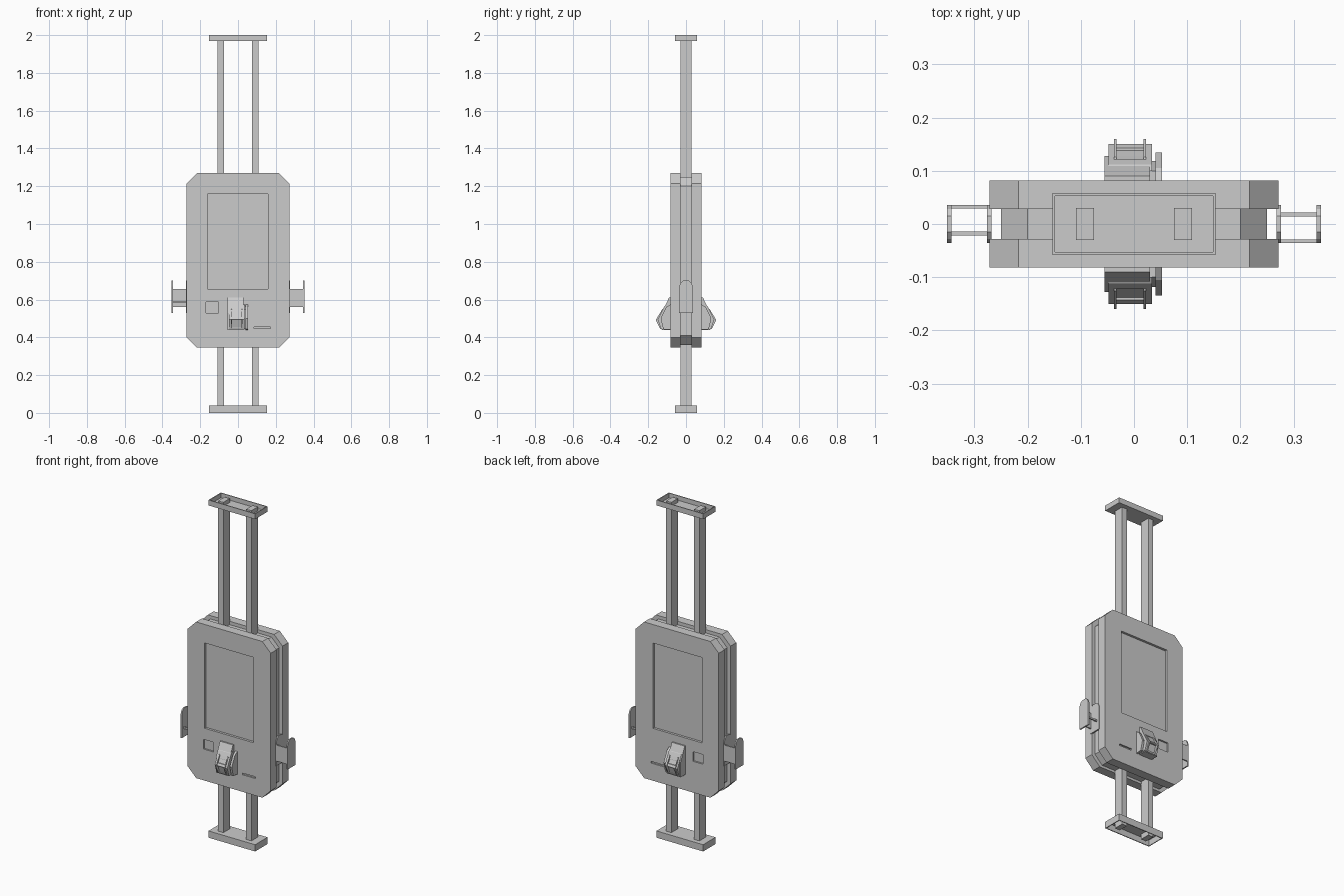
import bpy, bmesh

if "Cube" in bpy.data.objects:
    bpy.data.objects.remove(bpy.data.objects["Cube"])


def prism(name, pts, axis, a, b):
    """Extrude a profile along x (points are y,z) or y (points are x,z)."""
    bm = bmesh.new()
    put = (lambda p, d: (d, p[0], p[1])) if axis == 'x' else (lambda p, d: (p[0], d, p[1]))
    face = bm.faces.new([bm.verts.new(put(p, a)) for p in pts])
    ext = bmesh.ops.extrude_face_region(bm, geom=[face])
    moved = [v for v in ext['geom'] if isinstance(v, bmesh.types.BMVert)]
    bmesh.ops.translate(bm, verts=moved, vec=(b - a, 0, 0) if axis == 'x' else (0, b - a, 0))
    bmesh.ops.recalc_face_normals(bm, faces=bm.faces)
    mesh = bpy.data.meshes.new(name)
    bm.to_mesh(mesh)
    bm.free()
    ob = bpy.data.objects.new(name, mesh)
    bpy.context.collection.objects.link(ob)
    return ob


def box(name, x0, x1, y0, y1, z0, z1):
    return prism(name, [(x0, z0), (x1, z0), (x1, z1), (x0, z1)], 'y', y0, y1)


def octagon(hx, z0, z1, c):
    return [(-hx + c, z0), (hx - c, z0), (hx, z0 + c), (hx, z1 - c),
            (hx - c, z1), (-hx + c, z1), (-hx, z1 - c), (-hx, z0 + c)]


def cut(ob, cutter):
    m = ob.modifiers.new('cut', 'BOOLEAN')
    m.operation, m.solver, m.object = 'DIFFERENCE', 'EXACT', cutter
    cutter.hide_render = True
    cutter.hide_set(True)


def mirror_y(ob):
    m = ob.modifiers.new('mirror', 'MIRROR')
    m.use_axis = (False, True, False)


# Upright posts
for side, s in (('left', -1), ('right', 1)):
    box(side + '_post', s * 0.092 - 0.017, s * 0.092 + 0.017, -0.03, 0.03, 0.004, 1.996)

# Floor and ceiling trays, open towards the building
top_tray = box('top_tray', -0.153, 0.153, -0.058, 0.058, 1.968, 2.0)
cut(top_tray, box('top_tray_cutter', -0.148, 0.148, -0.053, 0.053, 1.973, 2.1))
foot_tray = box('foot_tray', -0.153, 0.153, -0.058, 0.058, 0.0, 0.04)
cut(foot_tray, box('foot_tray_cutter', -0.148, 0.148, -0.053, 0.053, -0.1, 0.035))

# Core of the housing
prism('housing_core', octagon(0.25, 0.36, 1.25, 0.05), 'y', -0.028, 0.028)

# Front and back panels with recessed screen, scanner window and slot
panel = prism('housing_panels', octagon(0.272, 0.345, 1.27, 0.055), 'y', -0.082, -0.028)
cut(panel, box('screen_cutter', -0.162, 0.158, -0.12, -0.068, 0.655, 1.16))
cut(panel, box('scanner_cutter', -0.17, -0.102, -0.12, -0.072, 0.53, 0.587))
cut(panel, box('slot_cutter', 0.086, 0.172, -0.12, -0.074, 0.446, 0.456))
mirror_y(panel)

# Card reader: mounting wedge, tilted terminal, rails and swipe strip
wedge = prism('reader_mount', [(-0.082, 0.61), (-0.09, 0.61), (-0.128, 0.53),
                               (-0.128, 0.44), (-0.082, 0.44)], 'x', -0.055, 0.03)
terminal = prism('reader_terminal', [(-0.1, 0.575), (-0.112, 0.568), (-0.15, 0.495),
                                     (-0.132, 0.442), (-0.1, 0.45)], 'x', -0.048, 0.034)
cut(terminal, prism('keypad_cutter', [(-0.17, 0.492), (-0.141, 0.492), (-0.127, 0.45),
                                      (-0.17, 0.45)], 'x', -0.033, 0.018))
cut(terminal, prism('display_cutter', [(-0.15, 0.548), (-0.118, 0.548), (-0.138, 0.508),
                                       (-0.17, 0.508)], 'x', -0.038, 0.022))
strip = prism('reader_swipe_strip', [(-0.082, 0.575), (-0.105, 0.56), (-0.134, 0.5),
                                     (-0.12, 0.443), (-0.082, 0.44)], 'x', 0.04, 0.053)
bridge = prism('reader_strip_bridge', [(-0.082, 0.55), (-0.1, 0.55), (-0.118, 0.5),
                                       (-0.108, 0.445), (-0.082, 0.445)], 'x', 0.028, 0.041)
rails = [prism('reader_rail_%d' % i, [(-0.12, 0.55), (-0.126, 0.548), (-0.16, 0.492),
                                      (-0.137, 0.445), (-0.125, 0.452)], 'x', x, x + 0.005)
         for i, x in enumerate((-0.038, 0.018))]
for ob in [wedge, terminal, strip, bridge] + rails:
    mirror_y(ob)

# Side cradles, the left one turned half way round
cheek = [(-0.036, 0.53), (0.036, 0.53), (0.036, 0.67), (0.028, 0.69), (0.015, 0.7),
         (-0.015, 0.7), (-0.028, 0.69), (-0.036, 0.67)]
for side, s in (('left', -1), ('right', 1)):
    prism(side + '_cradle_inner_cheek', cheek, 'x', s * 0.268, s * 0.276)
    prism(side + '_cradle_outer_cheek', cheek, 'x', s * 0.343, s * 0.351)
    x0, x1 = sorted((s * 0.274, s * 0.345))
    box(side + '_cradle_plate', x0, x1, s * -0.036, s * -0.029, 0.56, 0.655)
    box(side + '_cradle_bar', x0, x1, s * 0.014, s * 0.022, 0.582, 0.592)
